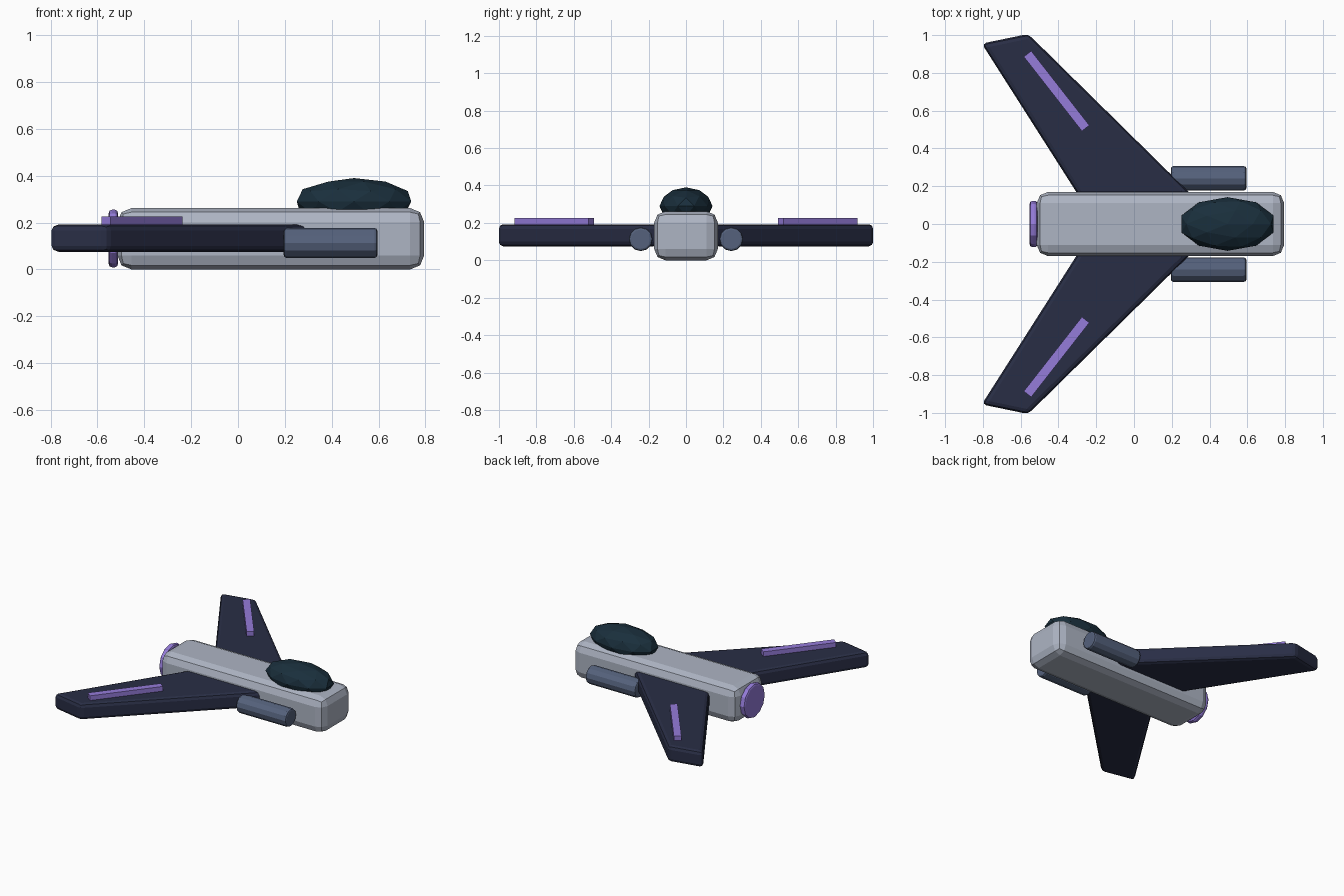
import bpy, bmesh, math
from mathutils import Matrix, Vector

if "Cube" in bpy.data.objects:
    bpy.data.objects.remove(bpy.data.objects["Cube"])


def material(name, rgb):
    m = bpy.data.materials.new(name)
    m.diffuse_color = (*rgb, 1)
    m.use_nodes = True
    m.node_tree.nodes["Principled BSDF"].inputs["Base Color"].default_value = m.diffuse_color
    return m


HULL = material("hull_grey", (0.42, 0.46, 0.55))
DARK = material("wing_navy", (0.022, 0.027, 0.06))
GLOW = material("violet", (0.30, 0.20, 0.70))
GLASS = material("dark_glass", (0.010, 0.028, 0.045))
STEEL = material("pod_steel", (0.09, 0.12, 0.20))


def finish(bm, name, mat, bevel=0, segments=2):
    bmesh.ops.recalc_face_normals(bm, faces=bm.faces)
    mesh = bpy.data.meshes.new(name)
    bm.to_mesh(mesh)
    bm.free()
    mesh.materials.append(mat)
    ob = bpy.data.objects.new(name, mesh)
    bpy.context.collection.objects.link(ob)
    if bevel:
        mod = ob.modifiers.new("Bevel", 'BEVEL')
        mod.width = bevel
        mod.segments = segments
        mod.limit_method = 'ANGLE'
        mod.angle_limit = math.radians(40)
    return ob


def box(name, mat, centre, size, turn=0, **kw):
    bm = bmesh.new()
    m = Matrix.Translation(centre) @ Matrix.Rotation(turn, 4, 'Z') @ Matrix.Diagonal((*size, 1))
    bmesh.ops.create_cube(bm, size=1, matrix=m)
    return finish(bm, name, mat, **kw)


def x_cylinder(name, mat, centre, radius, length, sides, **kw):
    bm = bmesh.new()
    m = Matrix.Translation(centre) @ Matrix.Rotation(math.pi / 2, 4, 'Y')
    bmesh.ops.create_cone(bm, cap_ends=True, segments=sides, radius1=radius,
                          radius2=radius, depth=length, matrix=m)
    return finish(bm, name, mat, **kw)


# Fuselage: chamfered box
box("fuselage", HULL, (0.14, 0, 0.131), (1.31, 0.34, 0.262), bevel=0.06)

# Canopy: stretched low-poly sphere
bm = bmesh.new()
bmesh.ops.create_icosphere(bm, subdivisions=2, radius=1,
                           matrix=Matrix.Translation((0.495, 0, 0.29))
                           @ Matrix.Diagonal((0.257, 0.142, 0.10, 1)))
finish(bm, "canopy", GLASS)

# Rear engine disc
x_cylinder("engine_disc", GLOW, (-0.532, 0, 0.132), 0.123, 0.04, 12, bevel=0.014)

# Wings, wing stripes and side pods, one set per side
OUTLINE = [(0.31, 0.15), (-0.56, 1.006), (-0.806, 0.955), (-0.293, 0.15)]
for side, s in (("left", 1), ("right", -1)):
    bm = bmesh.new()
    face = bm.faces.new([bm.verts.new((x, s * y, 0.075)) for x, y in OUTLINE])
    ext = bmesh.ops.extrude_face_region(bm, geom=[face])
    bmesh.ops.translate(bm, vec=Vector((0, 0, 0.117)),
                        verts=[g for g in ext["geom"] if isinstance(g, bmesh.types.BMVert)])
    finish(bm, side + "_wing", DARK, bevel=0.025)

    box(side + "_wing_stripe", GLOW, (-0.41, s * 0.704, 0.206), (0.5, 0.05, 0.04),
        turn=-s * math.radians(52))
    x_cylinder(side + "_pod", STEEL, (0.395, s * 0.242, 0.113), 0.064, 0.4, 12, bevel=0.012)
